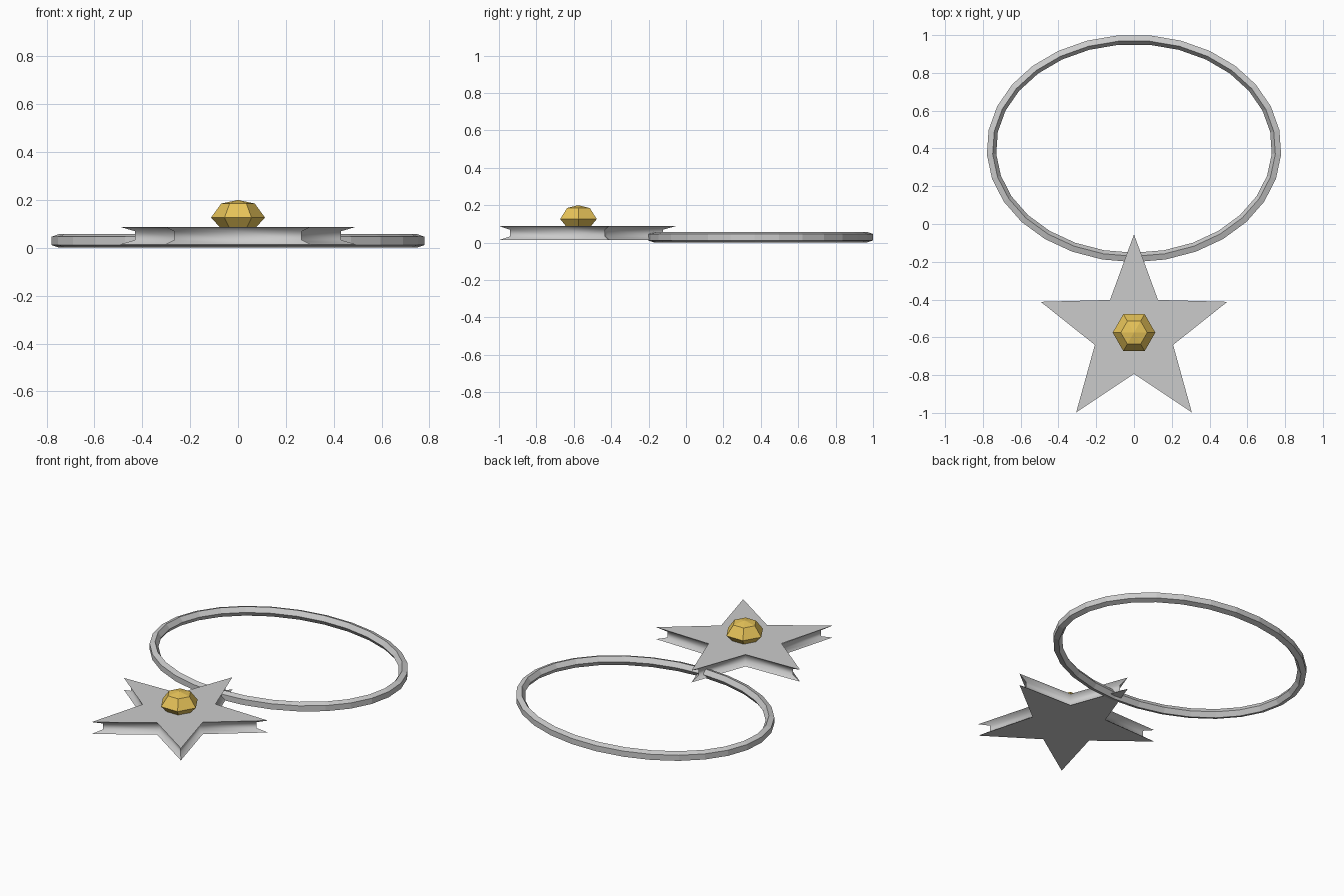
import bpy, bmesh
from math import sin, cos, pi, radians
from mathutils import Vector

if "Cube" in bpy.data.objects:
    bpy.data.objects.remove(bpy.data.objects["Cube"])


def loft(name, rings, closed=False, fans=(None, None), smooth=None):
    """Skin a list of equal-length loops; close it on itself or cap the ends."""
    bm = bmesh.new()
    loops = [[bm.verts.new(p) for p in r] for r in rings]
    pairs = list(zip(loops, loops[1:])) + ([(loops[-1], loops[0])] if closed else [])
    for a, b in pairs:
        n = len(a)
        for i in range(n):
            j = (i + 1) % n
            bm.faces.new((a[i], a[j], b[j], b[i]))
    if not closed:
        for loop, tip in zip((loops[0], loops[-1]), fans):
            if tip is None:
                bm.faces.new(loop)
            else:
                v = bm.verts.new(tip)
                for i in range(len(loop)):
                    bm.faces.new((loop[i], loop[(i + 1) % len(loop)], v))
    bmesh.ops.recalc_face_normals(bm, faces=bm.faces)
    me = bpy.data.meshes.new(name)
    bm.to_mesh(me)
    bm.free()
    ob = bpy.data.objects.new(name, me)
    bpy.context.collection.objects.link(ob)
    if smooth:
        bpy.context.view_layer.objects.active = ob
        ob.select_set(True)
        bpy.ops.object.shade_smooth_by_angle(angle=radians(smooth))
        ob.select_set(False)
    return ob


# Oval hoop: pentagon section, flat side outwards, swept round an ellipse
RX, RY, CY, N, R = 0.78, 0.602, 0.4, 29, 0.0275
section = [(R * cos(radians(36 + 72 * k)), R * sin(radians(36 + 72 * k)) * 1.08) for k in range(5)]
edge = R * cos(radians(36))
hoop = []
for i in range(N):
    t = -pi / 2 + 2 * pi * i / N
    p = Vector((RX * cos(t), CY + RY * sin(t), 0.029))
    out = Vector((cos(t) / RX, sin(t) / RY, 0)).normalized()
    hoop.append([p + out * (u - edge) + Vector((0, 0, w)) for u, w in section])
loft("hoop", hoop, closed=True)

# Star pendant with a grooved rim
SY = -0.575
half = [(0, 0.52), (0.127, 0.173), (0.494, 0.163), (0.207, -0.065), (0.306, -0.422)]
outline = half + [(0, -0.218)] + [(-x, y) for x, y in half[:0:-1]]
levels = [(1, 0.014), (0.87, 0.033), (0.87, 0.069), (1, 0.088)]
loft("star_pendant", [[(x * s, SY + y * s, z) for x, y in outline] for s, z in levels], smooth=60)

# Six-sided gold gem
gem_levels = [(0.06, 0.07), (0.113, 0.126), (0.07, 0.185)]
gem = loft("gem", [[(r * cos(k * pi / 3), SY + r * sin(k * pi / 3), z) for k in range(6)]
                   for r, z in gem_levels], fans=(None, (0, SY, 0.2)))
gold = bpy.data.materials.new("gold")
gold.diffuse_color = (0.8, 0.55, 0.1, 1)
gold.use_nodes = True
gold.node_tree.nodes["Principled BSDF"].inputs["Base Color"].default_value = gold.diffuse_color
gem.data.materials.append(gold)
